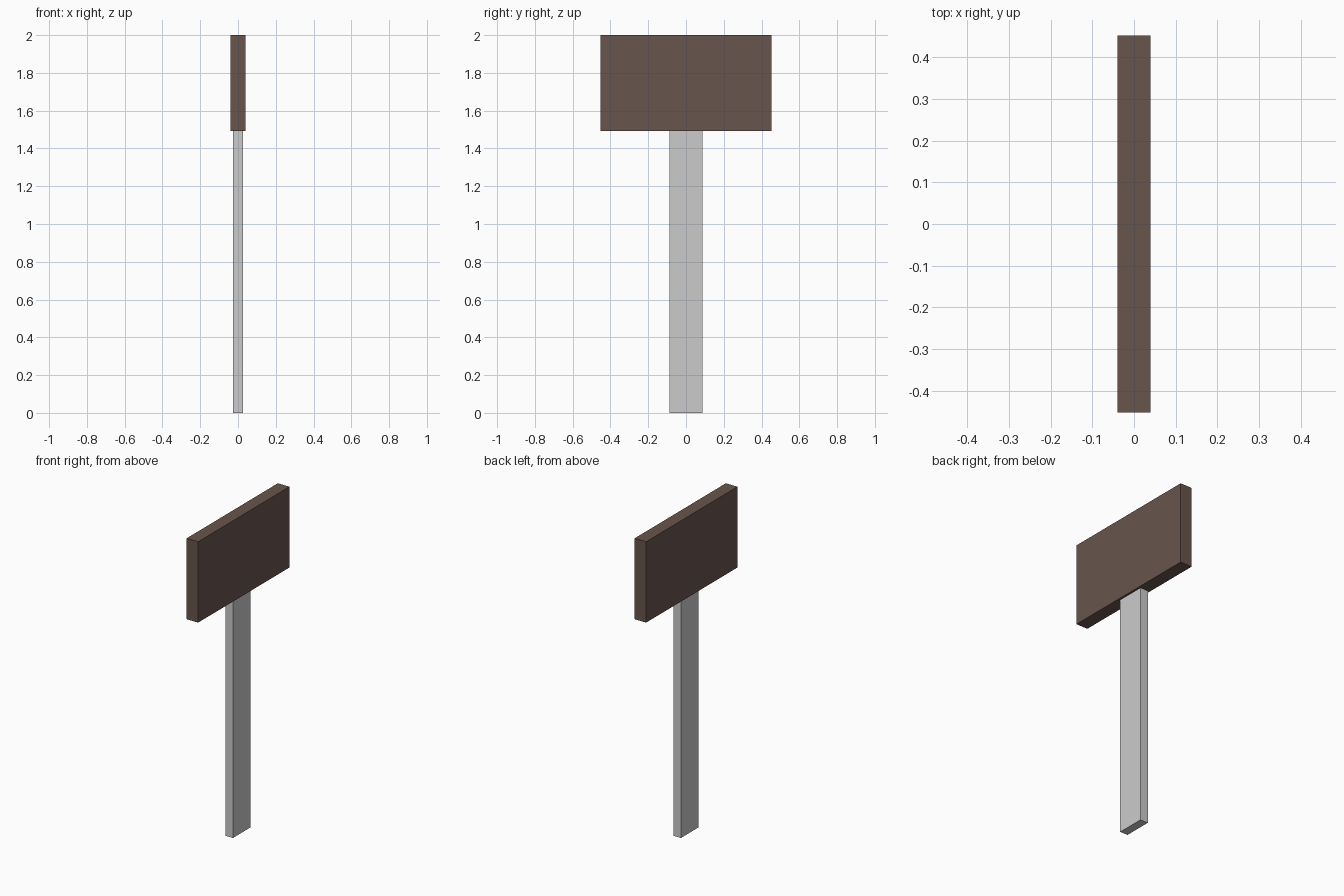
import bpy

if "Cube" in bpy.data.objects:
    bpy.data.objects.remove(bpy.data.objects["Cube"])


def material(name, color):
    mat = bpy.data.materials.new(name)
    mat.diffuse_color = color
    mat.use_nodes = True
    mat.node_tree.nodes["Principled BSDF"].inputs["Base Color"].default_value = mat.diffuse_color
    return mat


def box(name, width, depth, z0, z1, mat=None):
    bpy.ops.mesh.primitive_cube_add(size=1, location=(0, 0, (z0 + z1) / 2))
    obj = bpy.context.object
    obj.name = name
    obj.scale = (width, depth, z1 - z0)
    bpy.ops.object.transform_apply(location=False, rotation=False, scale=True)
    if mat:
        obj.data.materials.append(mat)
    return obj


BOARD_BOTTOM = 1.493

# Flat upright post
box("post", 0.053, 0.176, 0, BOARD_BOTTOM)

# Brown sign board resting on the post
box("sign_board", 0.08, 0.904, BOARD_BOTTOM, 2.0,
    material("brown", (0.14, 0.09, 0.075, 1)))
